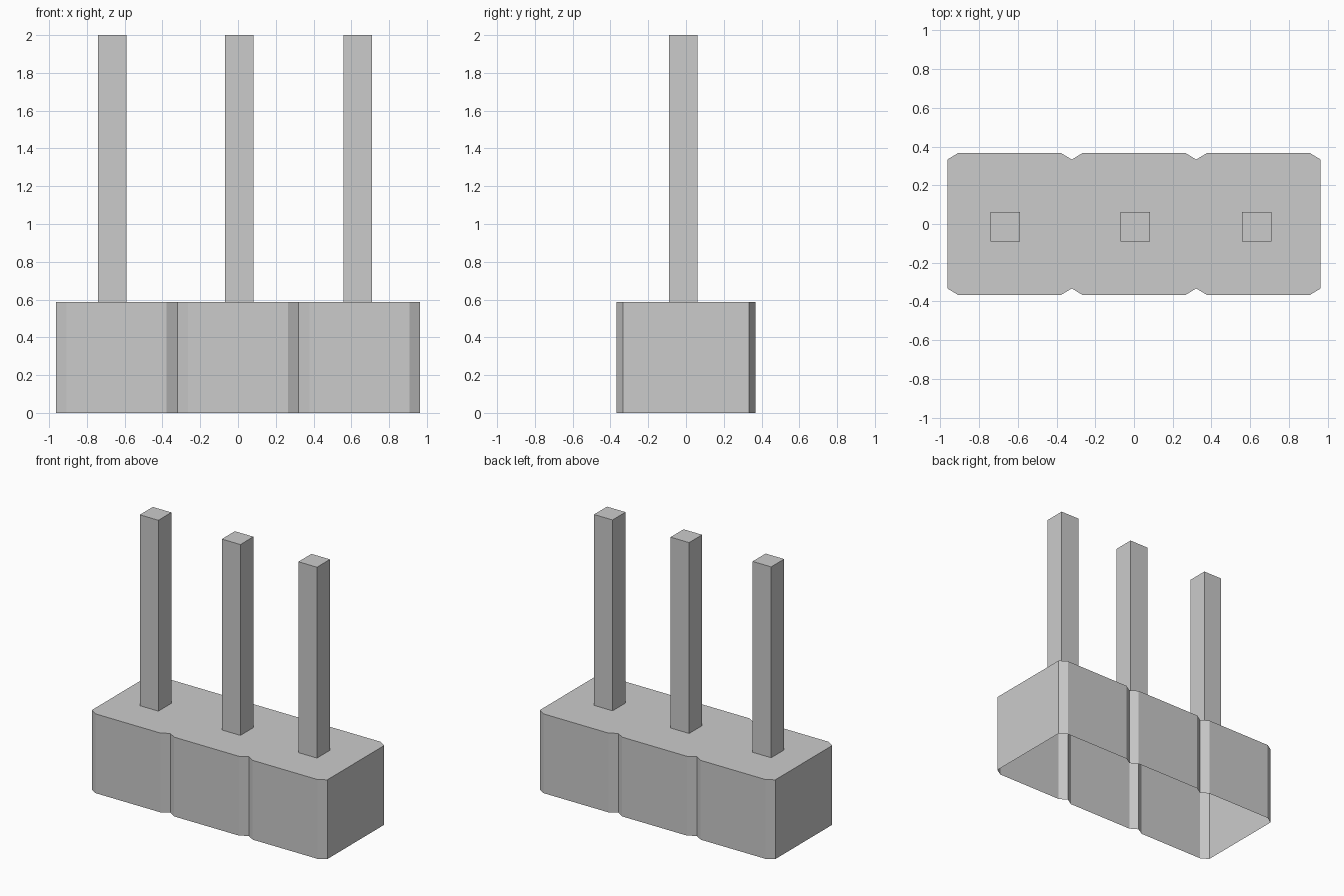
import bpy, bmesh

if "Cube" in bpy.data.objects:
    bpy.data.objects.remove(bpy.data.objects["Cube"])

BASE_H, TOP = 0.587, 2.0
HALF_D, WAIST_D = 0.367, 0.333   # full depth and depth at the notches
SEG, CHAMFER = 0.643, 0.056      # segment width and notch half-width


def prism(name, outline, z0, z1):
    """Extrude an outline upward, with a top cap and an open underside."""
    bm = bmesh.new()
    low = [bm.verts.new((x, y, z0)) for x, y in outline]
    high = [bm.verts.new((x, y, z1)) for x, y in outline]
    n = len(outline)
    for i in range(n):
        j = (i + 1) % n
        bm.faces.new((low[i], low[j], high[j], high[i]))
    bm.faces.new(high)
    mesh = bpy.data.meshes.new(name)
    bm.to_mesh(mesh)
    bm.free()
    obj = bpy.data.objects.new(name, mesh)
    bpy.context.collection.objects.link(obj)
    return obj


# Housing: three chamfered segments joined in a row, hollow from below
front = [(-1.5 * SEG, -WAIST_D)]
for i in range(3):
    left = (i - 1.5) * SEG
    front += [(left + CHAMFER, -HALF_D),
              (left + SEG - CHAMFER, -HALF_D),
              (left + SEG, -WAIST_D)]
back = [(x, -y) for x, y in reversed(front)]
prism("housing", front + back, 0, BASE_H)

# Square pins standing on the housing
R = 0.076
for i, x in enumerate((-0.665, 0.007, 0.634)):
    y = -0.014
    square = [(x - R, y - R), (x + R, y - R), (x + R, y + R), (x - R, y + R)]
    prism(f"pin_{i + 1}", square, BASE_H, TOP)
